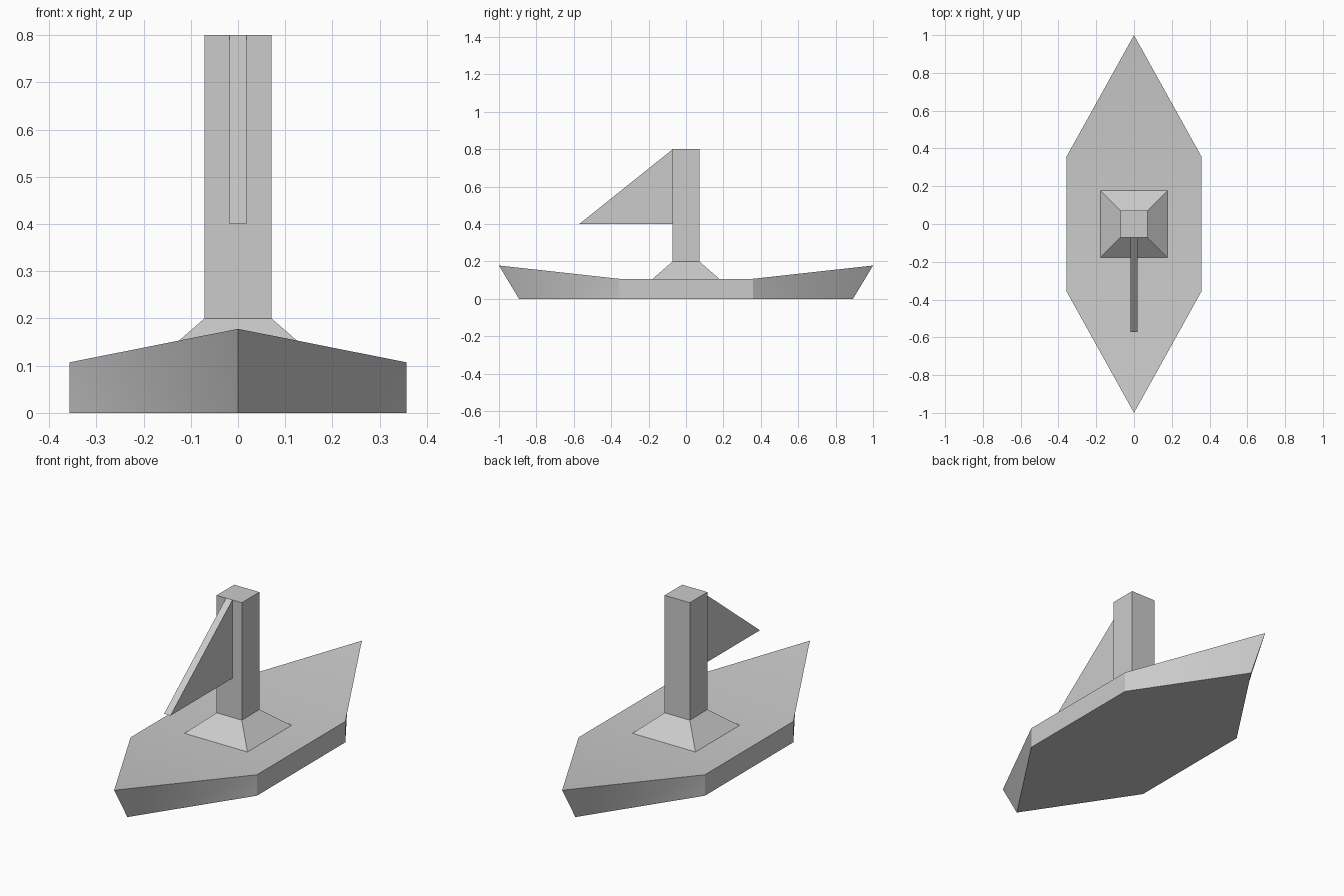
import bpy
import bmesh
import math

cube = bpy.data.objects.get("Cube")
if cube:
    bpy.data.objects.remove(cube, do_unlink=True)

# One plain grey for every part
GREY = (0.6, 0.6, 0.6, 1.0)
grey = bpy.data.materials.new("plain_grey")
grey.use_nodes = True
grey.diffuse_color = GREY
grey.node_tree.nodes["Principled BSDF"].inputs["Base Color"].default_value = GREY


def finish(name, bm, smooth=False):
    """Turn a bmesh into a named, coloured object."""
    bmesh.ops.recalc_face_normals(bm, faces=bm.faces)
    mesh = bpy.data.meshes.new(name)
    bm.to_mesh(mesh)
    bm.free()
    mesh.materials.append(grey)
    obj = bpy.data.objects.new(name, mesh)
    bpy.context.collection.objects.link(obj)
    if smooth:
        bpy.ops.object.select_all(action='DESELECT')
        obj.select_set(True)
        bpy.context.view_layer.objects.active = obj
        bpy.ops.object.shade_smooth_by_angle(angle=math.radians(30))


def square_frustum(name, half_low, half_high, z_low, z_high):
    """Four-sided block, tapered when the two half widths differ."""
    bm = bmesh.new()
    root2 = math.sqrt(2)
    bmesh.ops.create_cone(bm, cap_ends=True, segments=4,
                          radius1=half_low * root2, radius2=half_high * root2,
                          depth=z_high - z_low)
    for v in bm.verts:
        x, y = v.co.x, v.co.y
        v.co.x, v.co.y = (x - y) / root2, (x + y) / root2
        v.co.z += (z_low + z_high) / 2
    finish(name, bm)


# Hull: six-sided boat with raised, raked ends
SIDE, DECK, TIP, KEEL, TIP_Z = 0.357, 0.107, 1.0, 0.893, 0.178
bm = bmesh.new()
top, low, tip, keel = {}, {}, {}, {}
for sy in (-1, 1):
    tip[sy] = bm.verts.new((0, sy * TIP, TIP_Z))
    keel[sy] = bm.verts.new((0, sy * KEEL, 0))
    for sx in (-1, 1):
        top[sx, sy] = bm.verts.new((sx * SIDE, sy * SIDE, DECK))
        low[sx, sy] = bm.verts.new((sx * SIDE, sy * SIDE, 0))
for s in (-1, 1):
    bm.faces.new((top[s, -1], top[s, 1], low[s, 1], low[s, -1]))
    bm.faces.new((top[-1, s], top[1, s], tip[s]))
    for sx in (-1, 1):
        bm.faces.new((top[sx, s], tip[s], keel[s]))
        bm.faces.new((top[sx, s], keel[s], low[sx, s]))
bm.faces.new((top[-1, -1], top[1, -1], top[1, 1], top[-1, 1]))
bm.faces.new((keel[-1], low[1, -1], low[1, 1], keel[1], low[-1, 1], low[-1, -1]))
finish("hull", bm, smooth=True)

# Mast and its flared foot
MAST, FOOT_TOP, MAST_TOP = 0.071, 0.2, 0.8
square_frustum("mast_foot", 0.178, MAST, DECK, FOOT_TOP)
square_frustum("mast", MAST, MAST, FOOT_TOP, MAST_TOP)

# Sail: thick triangular plate in front of the mast
bm = bmesh.new()
profile = [(-MAST, MAST_TOP), (-MAST, 0.4), (-0.571, 0.4)]
plate = bm.faces.new([bm.verts.new((-0.018, y, z)) for y, z in profile])
extruded = bmesh.ops.extrude_face_region(bm, geom=[plate])["geom"]
bmesh.ops.translate(bm, vec=(0.036, 0, 0),
                    verts=[g for g in extruded if isinstance(g, bmesh.types.BMVert)])
finish("sail", bm)
